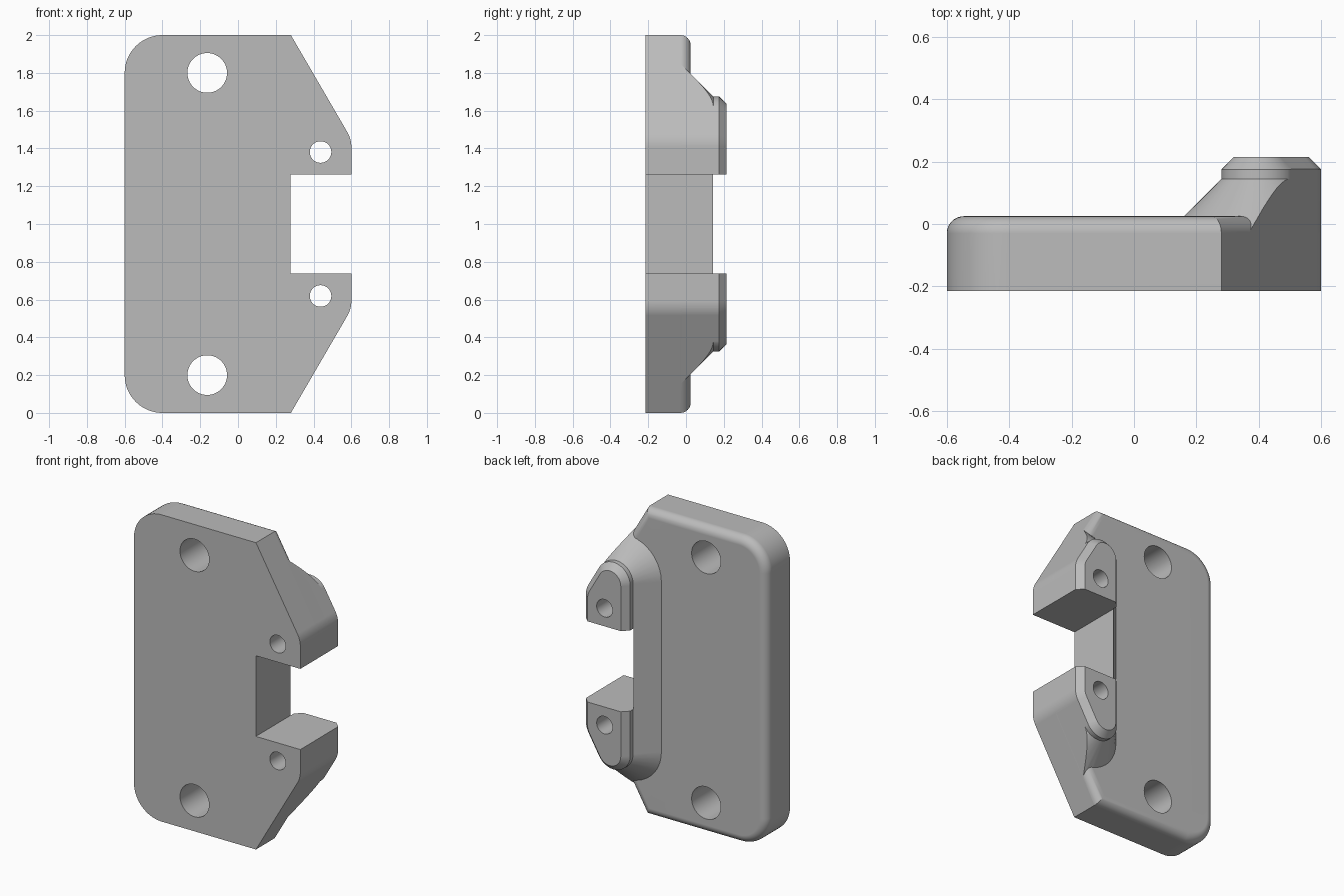
import bpy, bmesh, math
from mathutils import Vector, Matrix

if "Cube" in bpy.data.objects:
    bpy.data.objects.remove(bpy.data.objects["Cube"], do_unlink=True)

grey = bpy.data.materials.new("plain grey")
grey.use_nodes = True
colour = (0.5, 0.5, 0.5, 1)
grey.diffuse_color = colour
grey.node_tree.nodes["Principled BSDF"].inputs["Base Color"].default_value = colour

FRONT, PLATE_BACK, BACK = -0.215, 0.025, 0.215
FLARE_TOP = 0.145


def outline(corners, inset=0.0, steps=16):
    """Clockwise x-z polygon with (x, z, radius) corners, moved inward by inset."""
    pts = [Vector((x, 0, z)) for x, z, r in corners]
    n = len(pts)
    normals = []
    for i in range(n):
        d = (pts[(i + 1) % n] - pts[i]).normalized()
        normals.append(Vector((d.z, 0, -d.x)))
    result = []
    for i, (x, z, r) in enumerate(corners):
        a, b = normals[i - 1], normals[i]
        mitre = (a + b) / (1 + a.dot(b))
        if r == 0:
            result.append(pts[i] + mitre * inset)
        else:
            centre = pts[i] + mitre * r
            result += [centre - a.slerp(b, k / steps) * (r - inset) for k in range(steps + 1)]
    return result


def make_object(name, bm):
    bmesh.ops.recalc_face_normals(bm, faces=bm.faces)
    mesh = bpy.data.meshes.new(name)
    bm.to_mesh(mesh)
    bm.free()
    mesh.materials.append(grey)
    ob = bpy.data.objects.new(name, mesh)
    bpy.context.collection.objects.link(ob)
    return ob


def loft(name, corners, layers):
    """Solid skinned through (y, inset) layers of one outline."""
    bm = bmesh.new()
    rings = [[bm.verts.new((p.x, y, p.z)) for p in outline(corners, inset)]
             for y, inset in layers]
    n = len(rings[0])
    for low, high in zip(rings, rings[1:]):
        for i in range(n):
            j = (i + 1) % n
            bm.faces.new((low[i], low[j], high[j], high[i]))
    bm.faces.new(rings[0])
    bm.faces.new(rings[-1])
    return make_object(name, bm)


def cylinder(name, x, z, radius):
    bm = bmesh.new()
    place = Matrix.Translation((x, 0, z)) @ Matrix.Rotation(math.pi / 2, 4, 'X')
    bmesh.ops.create_cone(bm, cap_ends=True, segments=64, radius1=radius,
                          radius2=radius, depth=1, matrix=place)
    return make_object(name, bm)


def combine(target, tool, operation):
    mod = target.modifiers.new(operation, 'BOOLEAN')
    mod.operation, mod.solver, mod.object = operation, 'EXACT', tool
    bpy.context.view_layer.objects.active = target
    bpy.ops.object.modifier_apply(modifier=mod.name)
    bpy.data.objects.remove(tool, do_unlink=True)


plate_shape = [(-0.6, 0, 0.2), (-0.6, 2, 0.2), (0.28, 2, 0),
               (0.6, 1.45, 0.15), (0.6, 0.55, 0.15), (0.28, 0, 0)]
boss_shape = [(0.28, 0, 0.12), (0.28, 2, 0.12), (0.6, 1.45, 0.15), (0.6, 0.55, 0.15)]

# Plate with a rounded back rim
rim = 0.055
layers = [(FRONT, 0)]
for k in range(9):
    t = k / 8 * math.pi / 2
    layers.append((PLATE_BACK - rim + rim * math.sin(t), rim * (1 - math.cos(t))))
plate = loft("bracket_plate", plate_shape, layers)

# Flared boss with chamfered pads, trimmed to the plate outline
low = -0.1
boss = loft("flared_boss", boss_shape, [(low, low - FLARE_TOP), (FLARE_TOP, 0),
                                        (0.175, 0), (BACK, 0.04)])
trim = loft("trim", plate_shape, [(-0.5, 0.0005), (0.5, 0.0005)])
combine(boss, trim, 'INTERSECT')
combine(plate, boss, 'UNION')

# Notch between the two arms
notch_shape = [(0.279, 0.737, 0), (0.279, 1.263, 0), (0.8, 1.263, 0), (0.8, 0.737, 0)]
combine(plate, loft("notch", notch_shape, [(-0.5, 0), (0.5, 0)]), 'DIFFERENCE')

# Mounting holes and arm holes, mirrored about mid height
for side in (-1, 1):
    combine(plate, cylinder("mounting_hole", -0.163, 1 + side * 0.8, 0.105), 'DIFFERENCE')
    combine(plate, cylinder("arm_hole", 0.437, 1 + side * 0.381, 0.057), 'DIFFERENCE')

# Smooth curves, crisp edges
bpy.ops.object.select_all(action='DESELECT')
plate.select_set(True)
bpy.context.view_layer.objects.active = plate
bpy.ops.object.shade_smooth_by_angle(angle=math.radians(25))
weighted = plate.modifiers.new("even_shading", 'WEIGHTED_NORMAL')
weighted.keep_sharp = True
